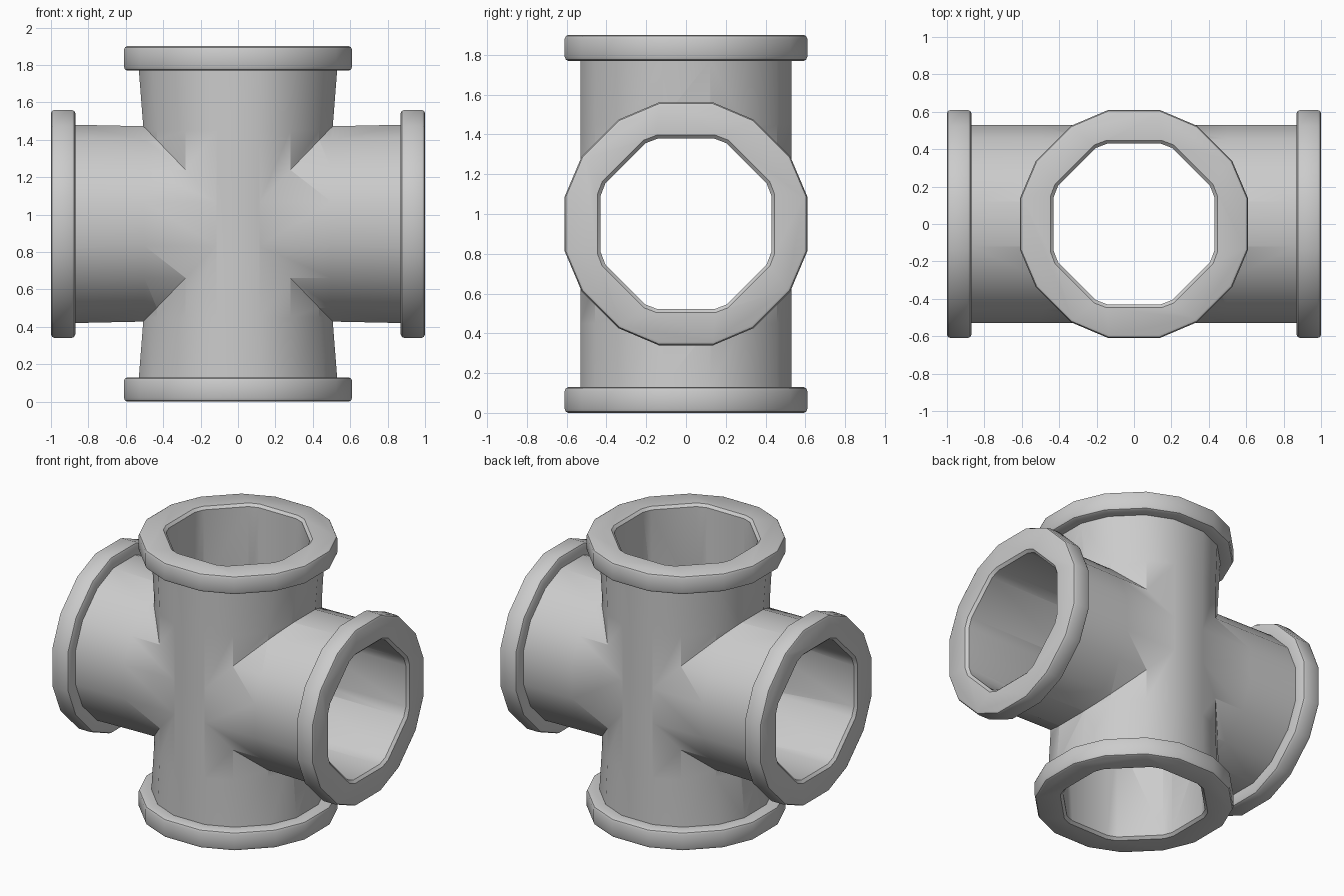
import bpy, bmesh
from mathutils import Vector

if "Cube" in bpy.data.objects:
    bpy.data.objects.remove(bpy.data.objects["Cube"])

CENTRE = 0.95


def full_ring(quarter):
    """Mirror first-quadrant points (counter-clockwise) into a closed polygon."""
    pts = []
    for k in range(4):
        for x, y in quarter:
            for _ in range(k):
                x, y = -y, x
            pts.append((x, y))
    return pts


# Unit sections: sixteen-sided outside, chamfered-octagon bore
OUTER = full_ring([(1, 0.225), (0.86, 0.555), (0.555, 0.86), (0.225, 1)])
BORE = full_ring([(1, 0.33), (0.945, 0.475), (0.475, 0.945), (0.33, 1)])


def loft(name, section, half, axis):
    """Loft sections along an axis; half lists (distance, width, depth) from the end inward."""
    stations = [(-d, w, h) for d, w, h in half] + list(reversed(half))
    bm = bmesh.new()
    rings = []
    for d, w, h in stations:
        ring = []
        for u, v in section:
            p = (u * w, v * h, d) if axis == 'Z' else (d, v * h, u * w)
            ring.append(bm.verts.new(Vector(p) + Vector((0, 0, CENTRE))))
        rings.append(ring)
    n = len(section)
    for a, b in zip(rings, rings[1:]):
        for i in range(n):
            j = (i + 1) % n
            bm.faces.new((a[i], a[j], b[j], b[i]))
    bm.faces.new(rings[0])
    bm.faces.new(rings[-1])
    bmesh.ops.recalc_face_normals(bm, faces=bm.faces)
    mesh = bpy.data.meshes.new(name)
    bm.to_mesh(mesh)
    bm.free()
    obj = bpy.data.objects.new(name, mesh)
    bpy.context.collection.objects.link(obj)
    return obj


def pipe(name, end, axis, waist, depth):
    """Solid pipe with a rounded flange at both ends."""
    f = end - 0.13
    half = [(end, 0.592, 0.592), (end - 0.006, 0.604, 0.604), (end - 0.02, 0.61, 0.61),
            (f + 0.02, 0.61, 0.61), (f + 0.006, 0.604, 0.604), (f, 0.592, 0.592),
            (f, 0.53, depth), (0.5, waist, depth)]
    return loft(name, OUTER, half, axis)


def bore(name, end, axis, r):
    """Cutter with a slightly flared mouth."""
    half = [(end + 0.02, r + 0.017, r + 0.017), (end, r + 0.017, r + 0.017),
            (end - 0.017, r, r)]
    return loft(name, BORE, half, axis)


def combine(target, other, operation):
    mod = target.modifiers.new(operation, 'BOOLEAN')
    mod.object, mod.operation, mod.solver = other, operation, 'EXACT'
    bpy.context.view_layer.objects.active = target
    bpy.ops.object.modifier_apply(modifier=mod.name)
    bpy.data.objects.remove(other)


# Upright and cross pipes joined, then both bores cut through
fitting = pipe("pipe_cross_fitting", 0.95, 'Z', 0.505, 0.531)
combine(fitting, pipe("cross_pipe", 1.0, 'X', 0.522, 0.53), 'UNION')
combine(fitting, bore("upright_bore", 0.95, 'Z', 0.43), 'DIFFERENCE')
combine(fitting, bore("cross_bore", 1.0, 'X', 0.429), 'DIFFERENCE')

# Smooth shading with crisp seams
bpy.ops.object.select_all(action='DESELECT')
fitting.select_set(True)
bpy.context.view_layer.objects.active = fitting
bpy.ops.object.shade_smooth_by_angle(angle=0.66)
